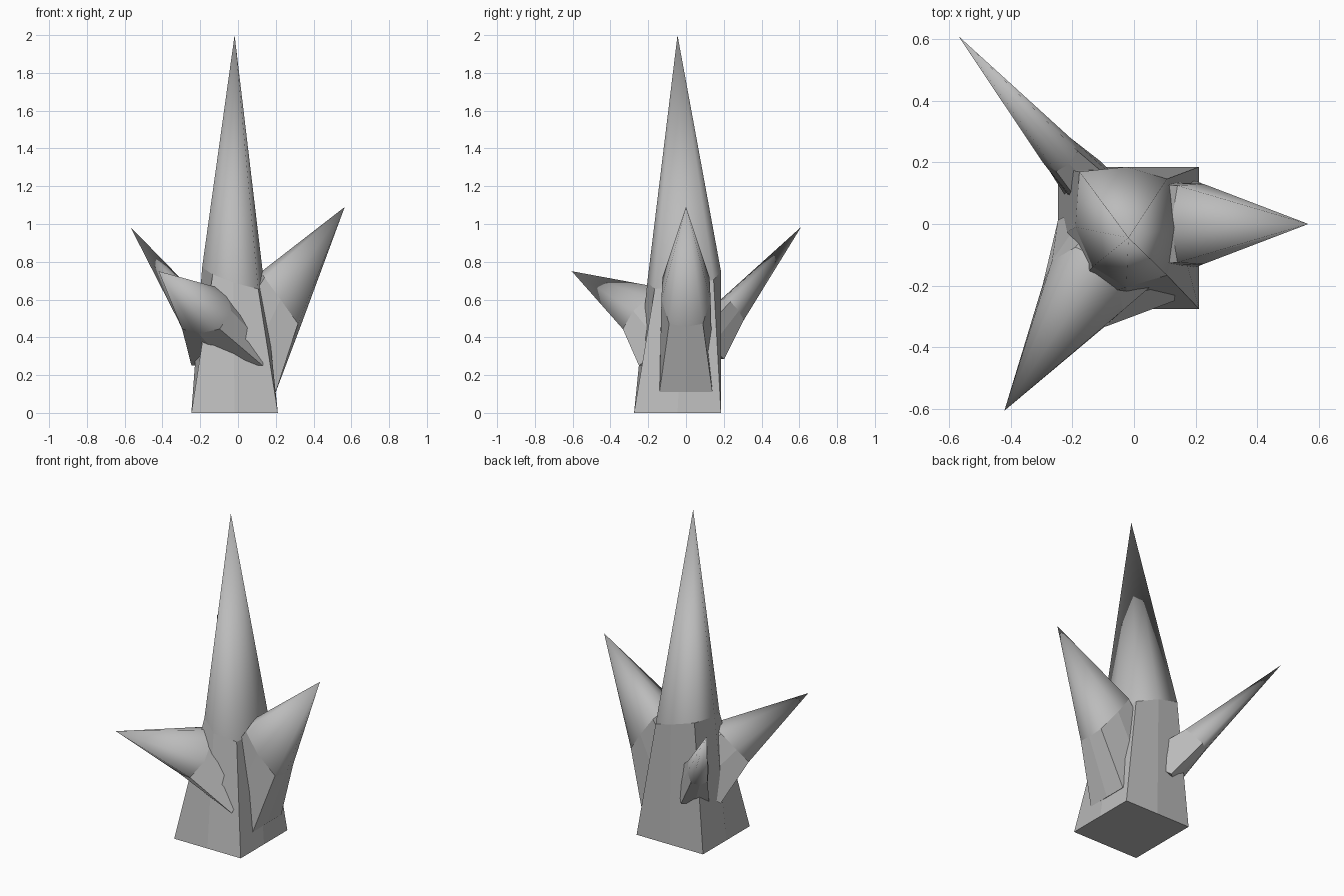
import bpy, bmesh, math
from mathutils import Vector

cube = bpy.data.objects.get("Cube")
if cube:
    bpy.data.objects.remove(cube, do_unlink=True)

stone = bpy.data.materials.new("grey_crystal")
stone.use_nodes = True
GREY = (0.5, 0.5, 0.5, 1)
stone.diffuse_color = GREY
stone.node_tree.nodes["Principled BSDF"].inputs["Base Color"].default_value = GREY


def section(bm, center, u, v, taper, corners):
    """Eight-point section: side midpoints plus four corners; taper narrows it along v."""
    verts = []
    for i in range(8):
        t = math.radians(45 * i)
        f = corners[i // 2] * math.sqrt(2) if i % 2 else 1
        a, b = f * math.cos(t), f * math.sin(t)
        verts.append(bm.verts.new(center + u * a * (1 - taper * b) + v * b))
    return verts


def crystal(name, base, ring, ring_corners, apex):
    """Square flat-sided foot, lofted to a rounded ring and a smooth point."""
    bm = bmesh.new()
    foot = section(bm, *base, (1, 1, 1, 1))
    waist = section(bm, *ring, ring_corners)
    tip = bm.verts.new(apex)
    bm.faces.new(foot)
    for i in range(8):
        j = (i + 1) % 8
        bm.faces.new((foot[i], foot[j], waist[j], waist[i]))
        bm.faces.new((waist[i], waist[j], tip)).smooth = True
    bmesh.ops.recalc_face_normals(bm, faces=bm.faces)
    mesh = bpy.data.meshes.new(name)
    bm.to_mesh(mesh)
    bm.free()
    mesh.materials.append(stone)
    bpy.context.collection.objects.link(bpy.data.objects.new(name, mesh))


def side_crystal(name, apex, base, ring, corners):
    """Leaning crystal; sections are (outward, height, half width, v out, v up, sideways, taper)."""
    apex = Vector(apex)
    out = Vector((apex.x, apex.y, 0)).normalized()
    up = Vector((0, 0, 1))
    side = up.cross(out)

    def frame(o, z, w, vo, vz, s, taper):
        return out * o + up * z + side * s, side * w, out * vo + up * vz, taper

    crystal(name, frame(*base), frame(*ring), corners, apex)


# Tall central crystal
crystal("main_crystal",
        (Vector((-0.018, -0.045, 0)), Vector((0.229, 0, 0)), Vector((0, 0.23, 0)), 0),
        (Vector((-0.025, -0.01, 0.72)), Vector((0.165, 0, -0.05)), Vector((0, 0.195, 0.03)), 0),
        (0.8, 0.92, 0.66, 0.8),
        Vector((-0.018, -0.045, 2)))

# Three smaller crystals leaning outward
side_crystal("left_crystal", (0.565, 0, 1.09),
             (0.03, 0.2, 0.14, 0.17, -0.09, 0, 0),
             (0.225, 0.6, 0.13, 0.105, -0.145, 0, 0.25), (0.88, 0.88, 0.8, 0.8))
side_crystal("front_crystal", (-0.42, -0.605, 0.75),
             (0.02, 0.35, 0.17, 0.11, -0.1, 0.02, -0.35),
             (0.25, 0.54, 0.14, 0.1, -0.12, -0.01, -0.1), (0.8, 0.8, 0.8, 0.6))
side_crystal("back_crystal", (-0.57, 0.61, 0.985),
             (0.12, 0.345, 0.08, 0.1, -0.06, 0.02, 0),
             (0.345, 0.54, 0.06, 0.06, -0.06, 0.02, 0), (0.8, 0.8, 0.8, 0.8))
